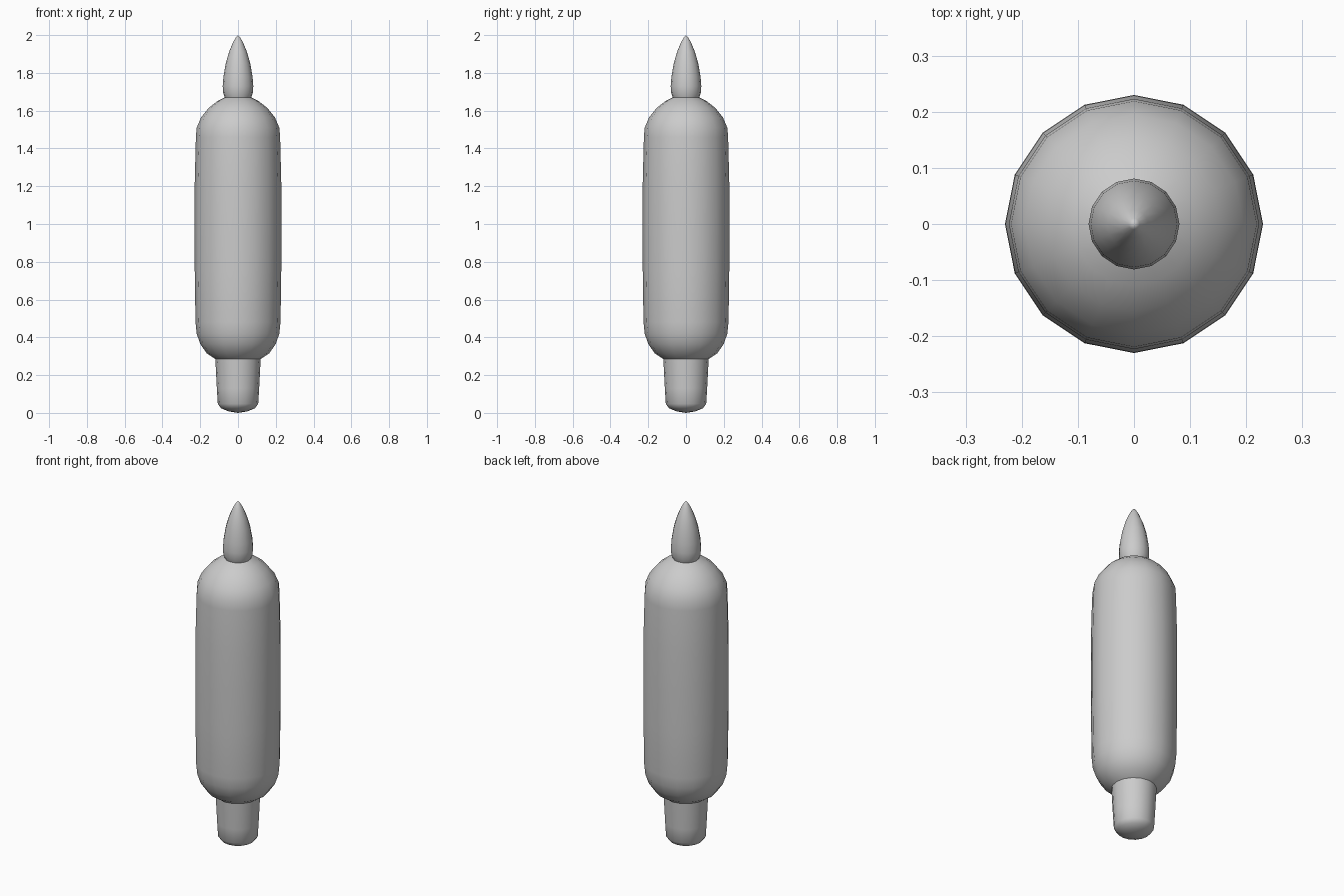
import bpy, bmesh, math

if "Cube" in bpy.data.objects:
    bpy.data.objects.remove(bpy.data.objects["Cube"])

SIDES = 16


def lathe(name, profile):
    """Revolve (radius, height) points about z; radius 0 makes a pole."""
    bm = bmesh.new()
    rings = []
    for r, z in profile:
        if r == 0:
            rings.append([bm.verts.new((0, 0, z))])
        else:
            rings.append([bm.verts.new((r * math.cos(2 * math.pi * i / SIDES),
                                        r * math.sin(2 * math.pi * i / SIDES), z))
                          for i in range(SIDES)])
    for a, b in zip(rings, rings[1:]):
        for i in range(SIDES):
            j = (i + 1) % SIDES
            if len(a) == 1:
                bm.faces.new((a[0], b[j], b[i]))
            elif len(b) == 1:
                bm.faces.new((a[i], a[j], b[0]))
            else:
                bm.faces.new((a[i], a[j], b[j], b[i]))
    bmesh.ops.recalc_face_normals(bm, faces=bm.faces)
    mesh = bpy.data.meshes.new(name)
    bm.to_mesh(mesh)
    bm.free()
    obj = bpy.data.objects.new(name, mesh)
    bpy.context.collection.objects.link(obj)
    bpy.ops.object.select_all(action='DESELECT')
    obj.select_set(True)
    bpy.context.view_layer.objects.active = obj
    bpy.ops.object.shade_smooth_by_angle(angle=math.radians(50))
    return obj


# Tapered stem with a shallow domed underside
lathe("lower_stem", [(0, 0), (0.05, 0.008), (0.09, 0.025), (0.107, 0.048),
                     (0.112, 0.13), (0.12, 0.285)])

# Long, slightly barrelled body with rounded shoulders
lathe("main_body", [(0.12, 0.285), (0.165, 0.315), (0.2, 0.365), (0.219, 0.42),
                    (0.225, 0.48), (0.229, 0.75), (0.23, 1.0), (0.229, 1.22),
                    (0.223, 1.46), (0.219, 1.51), (0.195, 1.565), (0.155, 1.615),
                    (0.11, 1.65), (0.07, 1.67)])

# Pointed tip, pinched where it meets the body
lathe("pointed_tip", [(0.07, 1.67), (0.079, 1.695), (0.081, 1.73), (0.077, 1.78),
                      (0.065, 1.85), (0.048, 1.91), (0.025, 1.965), (0.01, 1.99), (0, 2.0)])
